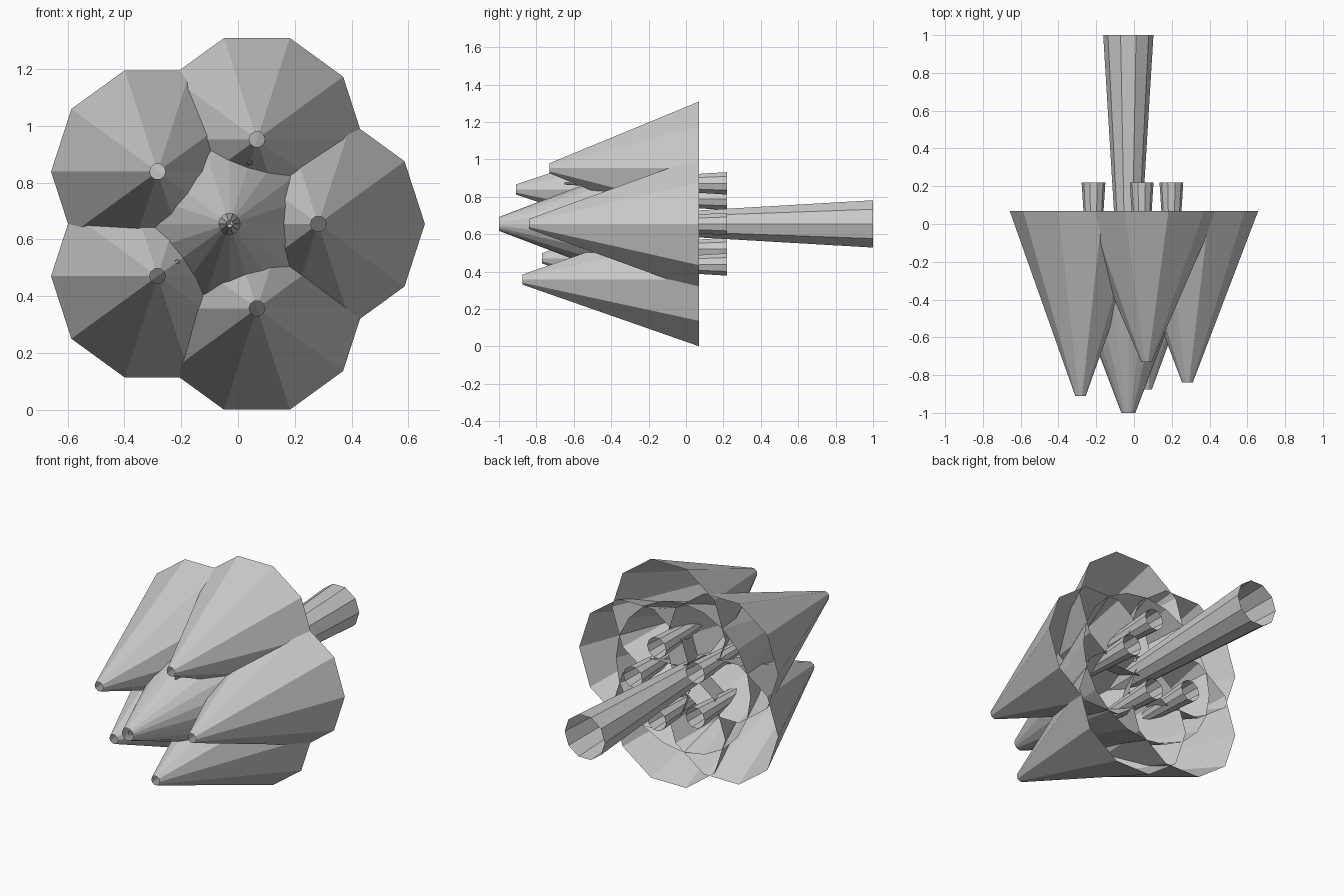
import bpy, bmesh, math

if "Cube" in bpy.data.objects:
    bpy.data.objects.remove(bpy.data.objects["Cube"])

CX, CZ = -0.03, 0.655


def tube(name, x, z, y0, r0, y1, r1, sides):
    """Open tapered tube running along y, from the front ring to the back ring."""
    bm = bmesh.new()
    rings = []
    for y, r in ((y0, r0), (y1, r1)):
        rings.append([bm.verts.new((x + r * math.cos(2 * math.pi * i / sides), y,
                                    z + r * math.sin(2 * math.pi * i / sides)))
                      for i in range(sides)])
    front, back = rings
    for i in range(sides):
        j = (i + 1) % sides
        bm.faces.new((front[i], back[i], back[j], front[j]))
    bmesh.ops.recalc_face_normals(bm, faces=bm.faces)
    mesh = bpy.data.meshes.new(name)
    bm.to_mesh(mesh)
    bm.free()
    ob = bpy.data.objects.new(name, mesh)
    bpy.context.collection.objects.link(ob)
    return ob


# Central hollow cone and its long stem
tube("center_cone", CX, CZ, -1.0, 0.037, 0.07, 0.445, 20)
tube("center_stem", CX, CZ, -0.98, 0.012, 1.0, 0.133, 10)

# Ring of five hollow cones of varied length, each with a thin short stem
tips = (-0.84, -0.73, -0.91, -0.77, -0.875)
for k, tip in enumerate(tips):
    a = 2 * math.pi * k / 5
    c, s = math.cos(a), math.sin(a)
    tube(f"outer_cone_{k + 1}", CX + 0.313 * c, CZ + 0.313 * s,
         tip, 0.028, 0.07, 0.375, 10)
    tube(f"small_stem_{k + 1}", CX + 0.228 * c, CZ + 0.228 * s,
         -0.65, 0.007, 0.22, 0.063, 10)
